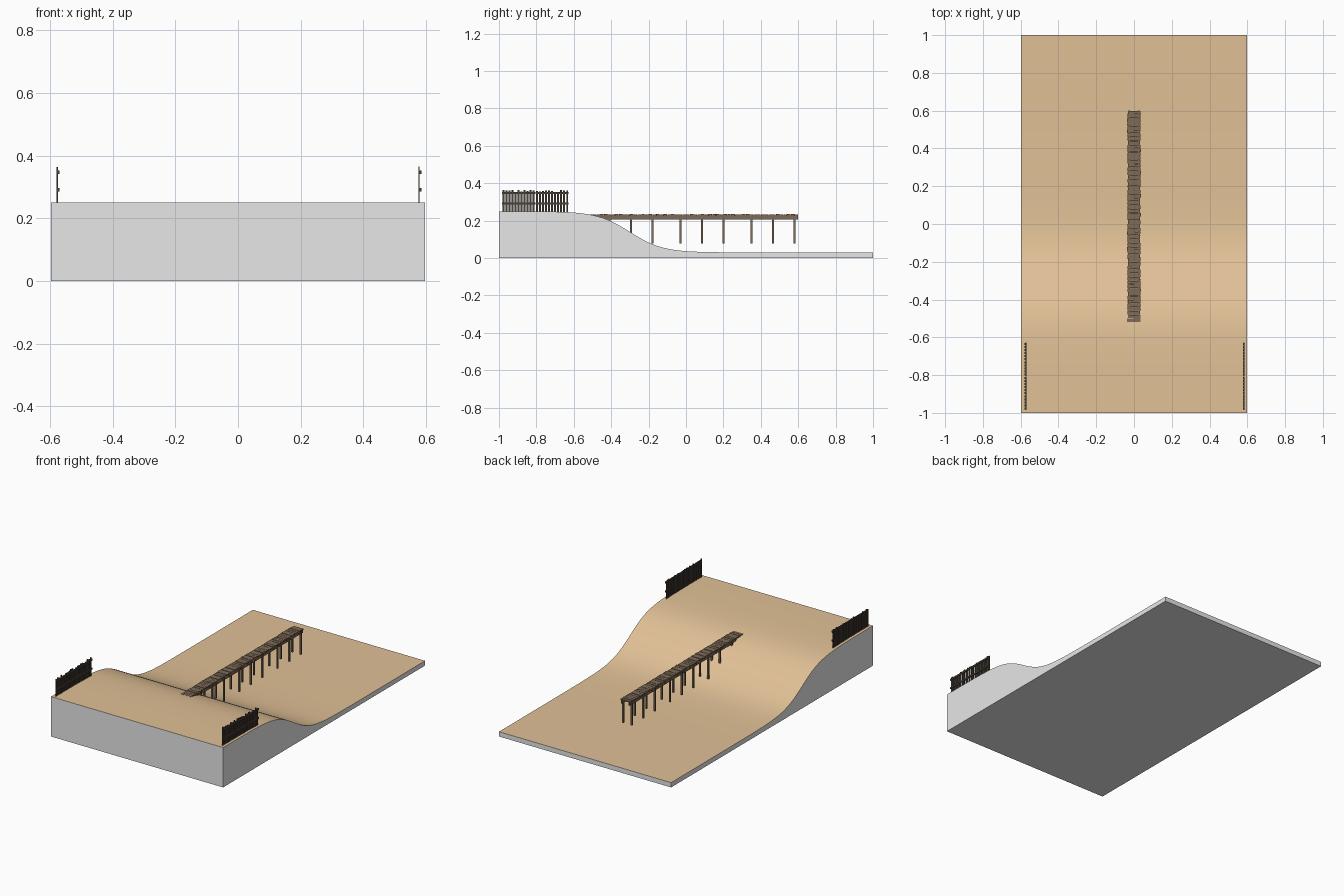
import bpy, bmesh, math, random
from mathutils import Matrix, Vector

if "Cube" in bpy.data.objects:
    bpy.data.objects.remove(bpy.data.objects["Cube"])

random.seed(4)


def material(name, rgb):
    m = bpy.data.materials.new(name)
    m.diffuse_color = (*rgb, 1)
    m.use_nodes = True
    m.node_tree.nodes["Principled BSDF"].inputs["Base Color"].default_value = m.diffuse_color
    return m


sand = material("sand", (0.75, 0.53, 0.305))
stone = material("grey_base", (0.8, 0.8, 0.8))
wood = material("weathered_wood", (0.21, 0.145, 0.095))
dark = material("dark_fence_wood", (0.07, 0.055, 0.042))


def finish(bm, name, mats):
    bmesh.ops.recalc_face_normals(bm, faces=bm.faces)
    me = bpy.data.meshes.new(name)
    bm.to_mesh(me)
    bm.free()
    for m in mats:
        me.materials.append(m)
    ob = bpy.data.objects.new(name, me)
    bpy.context.collection.objects.link(ob)
    return ob


def box(bm, centre, size, turn=0.0):
    mat = (Matrix.Translation(Vector(centre)) @ Matrix.Rotation(turn, 4, 'Z')
           @ Matrix.Diagonal((*size, 1)))
    bmesh.ops.create_cube(bm, size=1, matrix=mat)


# Beach: side profile extruded across x
def ground(y):
    return 0.14 - 0.11 * math.tanh((y + 0.3) / 0.175)


bm = bmesh.new()
N = 64
profile = [(-1, 0)] + [(-1 + 2 * i / N, ground(-1 + 2 * i / N)) for i in range(N + 1)] + [(1, 0)]
face = bm.faces.new([bm.verts.new((-0.597, y, z)) for y, z in profile])
ext = bmesh.ops.extrude_face_region(bm, geom=[face])
bmesh.ops.translate(bm, vec=(1.194, 0, 0),
                    verts=[v for v in ext["geom"] if isinstance(v, bmesh.types.BMVert)])
bmesh.ops.recalc_face_normals(bm, faces=bm.faces)
for f in bm.faces:
    f.normal_update()
    f.material_index = 0 if f.normal.z > 0.1 else 1
beach = finish(bm, "beach", [sand, stone])
bpy.context.view_layer.objects.active = beach
beach.select_set(True)
bpy.ops.object.shade_smooth_by_angle(angle=math.radians(30))

# Pier: three equal sections
planks, beams, posts = bmesh.new(), bmesh.new(), bmesh.new()
SECTION, START, COUNT = 0.38, -0.54, 19
for s in range(3):
    y0 = START + s * SECTION
    pitch = SECTION / COUNT
    for i in range(COUNT):
        box(planks, (random.uniform(-0.0015, 0.0015), y0 + (i + 0.5) * pitch,
                     0.2305 + random.uniform(-0.001, 0.001)),
            (0.068 + random.uniform(-0.003, 0.002), pitch * 0.9, 0.007),
            random.uniform(-0.015, 0.015))
    # long beams and cross joists
    for x in (-0.026, 0.026):
        box(beams, (x, y0 + SECTION / 2, 0.217), (0.007, SECTION, 0.02))
    for k in range(6):
        box(beams, (0, y0 + (k + 0.5) * SECTION / 6, 0.2175), (0.064, 0.008, 0.012))
    # pairs of legs
    for dy in (0.13, 0.245, 0.36):
        for x in (-0.029, 0.029):
            box(posts, (x, y0 + dy, 0.152), (0.01, 0.01, 0.146))
finish(planks, "pier_planks", [wood])
finish(beams, "pier_beams", [wood])
finish(posts, "pier_legs", [wood])


# Fences: uneven pickets with two rails, two sections each
def fence(name, x):
    bm = bmesh.new()
    for s in range(2):
        y0 = -0.985 + s * 0.18
        for i in range(11):
            top = 0.357 + random.uniform(-0.008, 0.008)
            low = 0.245
            box(bm, (x, y0 + (i + 0.5) * 0.0162, (top + low) / 2),
                (0.004, 0.0105, top - low), 0)
        for z in (0.291, 0.347):
            box(bm, (x + 0.005, y0 + 0.089, z), (0.006, 0.178, 0.011))
    finish(bm, name, [dark])


fence("left_fence", -0.577)
fence("right_fence", 0.578)
